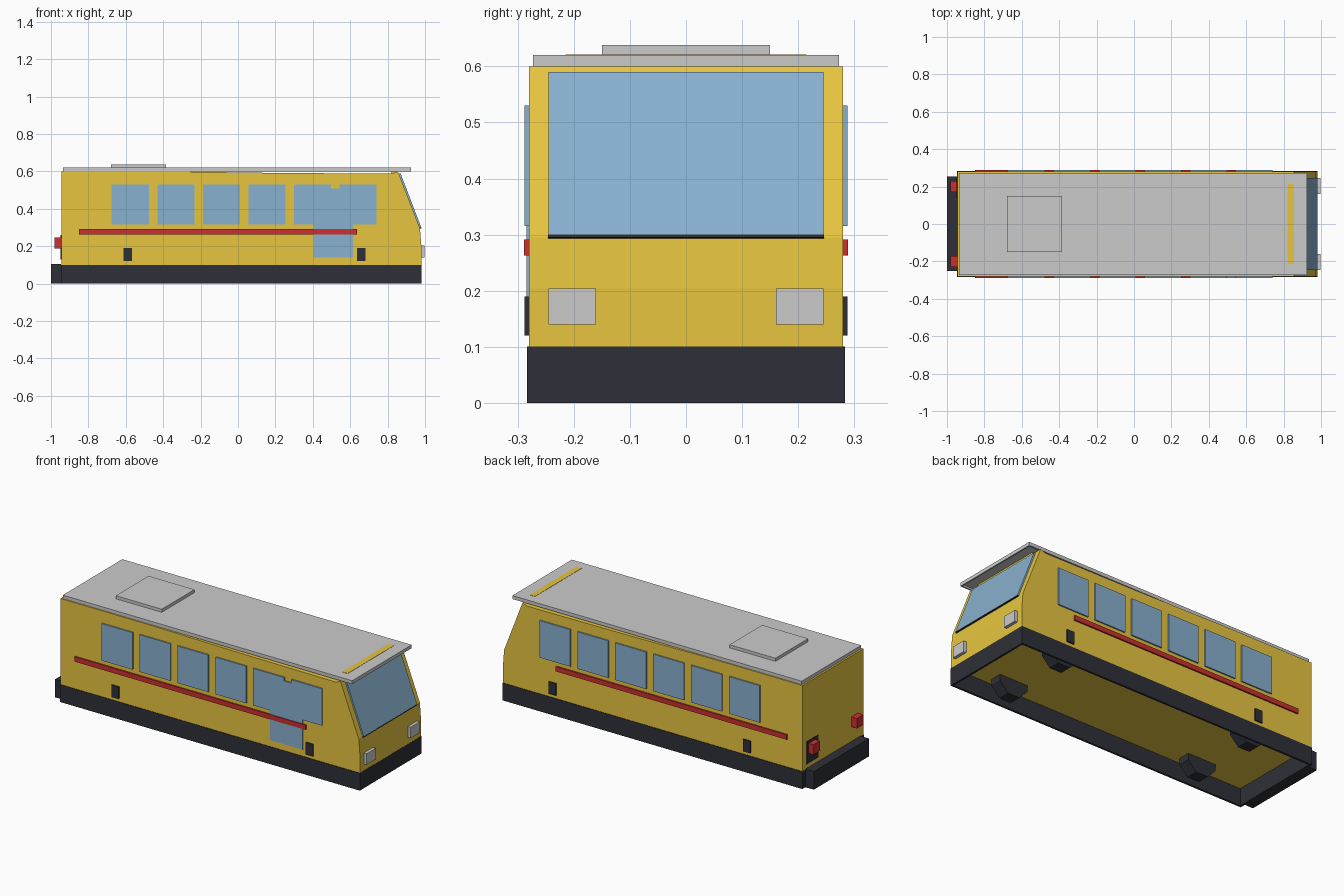
import bpy, bmesh, math
from mathutils import Matrix

if "Cube" in bpy.data.objects:
    bpy.data.objects.remove(bpy.data.objects["Cube"])


def mat(name, r, g, b):
    m = bpy.data.materials.new(name)
    m.diffuse_color = (r, g, b, 1)
    m.use_nodes = True
    m.node_tree.nodes["Principled BSDF"].inputs["Base Color"].default_value = m.diffuse_color
    return m


YELLOW = mat("yellow paint", 0.80, 0.56, 0.05)
GLASS = mat("blue glass", 0.25, 0.44, 0.63)
RED = mat("red trim", 0.60, 0.03, 0.03)
DARK = mat("dark rubber", 0.028, 0.03, 0.04)


def finish(name, bm, material=None):
    bmesh.ops.recalc_face_normals(bm, faces=bm.faces)
    me = bpy.data.meshes.new(name)
    bm.to_mesh(me)
    bm.free()
    ob = bpy.data.objects.new(name, me)
    bpy.context.collection.objects.link(ob)
    if material:
        me.materials.append(material)
    return ob


def box(name, x, y, z, material=None):
    bm = bmesh.new()
    bmesh.ops.create_cube(bm, size=1)
    for v in bm.verts:
        v.co = [r[0] if c < 0 else r[1] for c, r in zip(v.co, (x, y, z))]
    return finish(name, bm, material)


def extrude_y(name, profile, half, material=None):
    """Side profile (x, z) extruded across the width."""
    bm = bmesh.new()
    face = bm.faces.new([bm.verts.new((x, -half, z)) for x, z in profile])
    out = bmesh.ops.extrude_face_region(bm, geom=[face])["geom"]
    for v in out:
        if isinstance(v, bmesh.types.BMVert):
            v.co.y = half
    return finish(name, bm, material)


def tray(name, x, y, z, wall, depth, material=None):
    """Box hollowed from below."""
    ob = box(name, x, y, z, material)
    bm = bmesh.new()
    bm.from_mesh(ob.data)
    bm.faces.ensure_lookup_table()
    bottom = min(bm.faces, key=lambda f: f.calc_center_median().z)
    bmesh.ops.inset_region(bm, faces=[bottom], thickness=wall)
    inner = bmesh.ops.extrude_face_region(bm, geom=[bottom])["geom"]
    for v in inner:
        if isinstance(v, bmesh.types.BMVert):
            v.co.z += depth
    bmesh.ops.delete(bm, geom=[bottom], context='FACES')
    bm.to_mesh(ob.data)
    bm.free()
    return ob


# Body shell with raked nose
extrude_y("body", [(-0.945, 0.10), (0.98, 0.10), (0.98, 0.205), (0.973, 0.295),
                   (0.855, 0.60), (0.825, 0.588), (0.20, 0.592), (-0.37, 0.60),
                   (-0.945, 0.60)], 0.28, YELLOW)

# Hollow skirt: four walls around the open underside
t = 0.012
for s, side in ((-1, "front"), (1, "back")):
    box(side + "_skirt", (-0.946, 0.981), sorted((s * 0.283, s * (0.283 - t))), (0, 0.101), DARK)
box("nose_skirt", (0.981 - t, 0.981), (-0.283, 0.283), (0, 0.101), DARK)
box("tail_skirt", (-0.946, -0.946 + t), (-0.283, 0.283), (0, 0.101), DARK)
box("rear_bumper", (-1.0, -0.946), (-0.25, 0.255), (0, 0.105), DARK)

# Roof, hatch and the yellow strip showing through the roof
tray("roof", (-0.935, 0.925), (-0.273, 0.273), (0.600, 0.620), 0.012, 0.010)
box("roof_hatch", (-0.68, -0.385), (-0.15, 0.15), (0.62, 0.638))
box("roof_strip", (0.82, 0.855), (-0.215, 0.215), (0.59, 0.6215), YELLOW)

# Windscreen on the raked nose with its dark frame
extrude_y("windscreen", [(0.972, 0.297), (0.980, 0.300), (0.869, 0.590), (0.859, 0.588)],
          0.245, GLASS)
extrude_y("windscreen_sill", [(0.970, 0.293), (0.981, 0.295), (0.981, 0.300), (0.970, 0.300)],
          0.246, DARK)

# Side windows, stripes and marker blocks on both sides
for s, side in ((-1, "front"), (1, "back")):
    def skin(outer):
        return sorted((s * 0.275, s * outer))
    for i in range(6):
        x = -0.675 + i * 0.2435
        box(f"{side}_window_{i + 1}", (x, x + 0.198), skin(0.288), (0.315, 0.53), GLASS)
    box(side + "_stripe", (-0.85, 0.635), skin(0.289), (0.263, 0.291), RED)
    for x, end in ((-0.59, "rear"), (0.66, "nose")):
        box(f"{side}_{end}_marker", (x - 0.023, x + 0.023), skin(0.288), (0.12, 0.19), DARK)
        # Low-poly wheels under the floor
        bm = bmesh.new()
        bmesh.ops.create_cone(bm, cap_ends=True, segments=8, radius1=0.098, radius2=0.098,
                              depth=0.07,
                              matrix=Matrix.Translation((x, s * 0.2, 0.10))
                              @ Matrix.Rotation(math.pi / 2, 4, 'X')
                              @ Matrix.Rotation(math.pi / 8, 4, 'Z'))
        finish(f"{side}_{end}_wheel", bm, DARK)
    # Lamps
    box(side + "_headlight", (0.965, 0.998), sorted((s * 0.16, s * 0.245)), (0.14, 0.204))
    box(side + "_tail_light", (-0.98, -0.94), sorted((s * 0.17, s * 0.23)), (0.188, 0.246), RED)

# Door on the front side and dark plate behind one tail light
box("door", (0.405, 0.615), (-0.284, -0.275), (0.14, 0.51), GLASS)
box("door_window", (0.49, 0.55), (-0.288, -0.275), (0.315, 0.51), GLASS)
box("tail_plate", (-0.949, -0.94), (0.14, 0.245), (0.13, 0.26), DARK)
